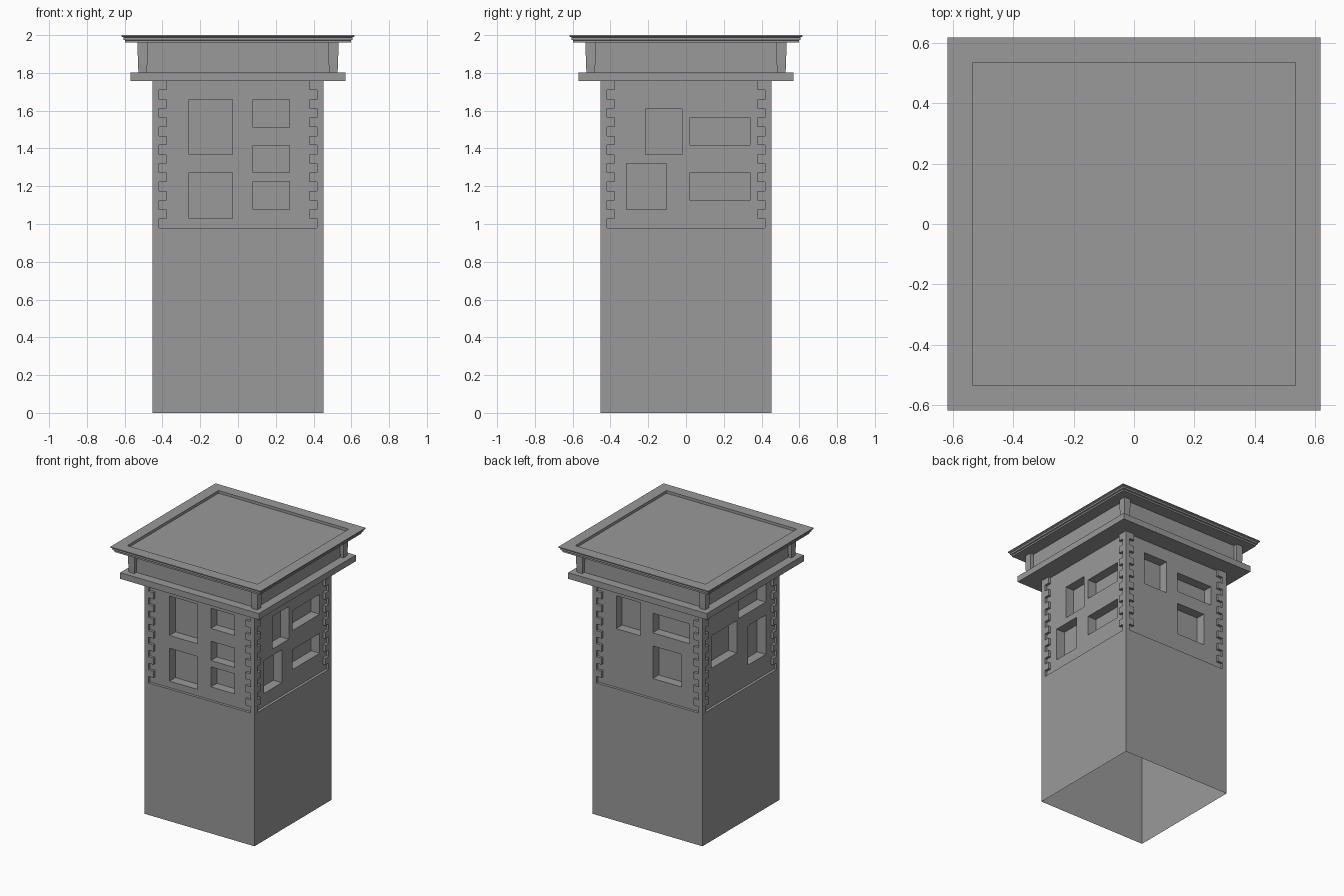
import bpy
import bmesh
import math
from mathutils import Matrix, Vector

cube = bpy.data.objects.get("Cube")
if cube:
    bpy.data.objects.remove(cube, do_unlink=True)

GREY = (0.32, 0.32, 0.32, 1.0)
stone = bpy.data.materials.new("grey_stone")
stone.use_nodes = True
stone.diffuse_color = GREY
stone.node_tree.nodes["Principled BSDF"].inputs["Base Color"].default_value = GREY

BODY = 0.4525                      # half width of the shaft
PANEL_LOW, PANEL_TOP, ROWS = 0.98, 1.757, 16
WIDE, NARROW = 0.418, 0.378        # toothed panel half widths
PANEL_DEPTH, WINDOW_DEPTH = 0.02, 0.09


def finish(name, bm):
    bmesh.ops.recalc_face_normals(bm, faces=bm.faces)
    mesh = bpy.data.meshes.new(name)
    bm.to_mesh(mesh)
    bm.free()
    mesh.materials.append(stone)
    obj = bpy.data.objects.new(name, mesh)
    bpy.context.collection.objects.link(obj)
    return obj


def square_loft(name, profile, cx=0.0, cy=0.0):
    """Stack of square sections given as (half width, z)."""
    bm = bmesh.new()
    rings = [[bm.verts.new((cx + sx * h, cy + sy * h, z))
              for sx, sy in ((-1, -1), (1, -1), (1, 1), (-1, 1))]
             for h, z in profile]
    for low, high in zip(rings, rings[1:]):
        for i in range(4):
            j = (i + 1) % 4
            bm.faces.new((low[i], low[j], high[j], high[i]))
    bm.faces.new(rings[0])
    bm.faces.new(rings[-1])
    return finish(name, bm)


def add_cutter(bm, outline, depth, turn):
    """Prism reaching inward from one side; outline is (across, z)."""
    face = bm.faces.new([bm.verts.new((u, -BODY - 0.03, z)) for u, z in outline])
    made = bmesh.ops.extrude_face_region(bm, geom=[face])["geom"]
    moved = [v for v in made if isinstance(v, bmesh.types.BMVert)]
    bmesh.ops.translate(bm, verts=moved, vec=Vector((0, 0.03 + depth, 0)))
    bmesh.ops.rotate(bm, verts=moved + list(face.verts),
                     matrix=Matrix.Rotation(turn, 3, 'Z'))


# Toothed outline of the recessed panel
step = (PANEL_TOP - PANEL_LOW) / ROWS
right_edge = []
for row in range(ROWS):
    u = NARROW if row % 2 else WIDE
    z = PANEL_LOW + row * step
    right_edge += [(u, z), (u, z + step)]
panel_outline = right_edge + [(-u, z) for u, z in reversed(right_edge)]

# Window niches on each side: left, right, bottom, top
SIDES = [
    # front
    [(-0.26, -0.03, 1.367, 1.66), (-0.26, -0.03, 1.028, 1.272),
     (0.08, 0.273, 1.51, 1.66), (0.08, 0.273, 1.272, 1.415),
     (0.08, 0.273, 1.076, 1.225)],
    # +x side
    [(-0.215, -0.022, 1.367, 1.61), (-0.315, -0.104, 1.076, 1.32),
     (0.022, 0.34, 1.415, 1.563), (0.022, 0.34, 1.125, 1.272)],
    # back
    [(-0.27, -0.07, 1.415, 1.66), (0.03, 0.33, 1.464, 1.61),
     (0.03, 0.265, 1.125, 1.367)],
    # -x side
    [(-0.318, -0.02, 1.265, 1.505), (0.11, 0.318, 1.125, 1.416),
     (0.0, 0.318, 1.513, 1.66)],
]
panels, windows = bmesh.new(), bmesh.new()
for side, niches in enumerate(SIDES):
    turn = side * math.pi / 2
    add_cutter(panels, panel_outline, PANEL_DEPTH, turn)
    for a, b, low, high in niches:
        add_cutter(windows, [(a, low), (b, low), (b, high), (a, high)],
                   WINDOW_DEPTH, turn)

# Shaft with recessed panels and niches
shaft = square_loft("shaft", [(BODY, 0), (BODY, PANEL_TOP + 0.015)])
cutters = [finish("panel_cutter", panels), finish("window_cutter", windows)]
for cutter in cutters:
    cutter.hide_render = True
    mod = shaft.modifiers.new(cutter.name, 'BOOLEAN')
    mod.operation = 'DIFFERENCE'
    mod.solver = 'EXACT'
    mod.object = cutter
graph = bpy.context.evaluated_depsgraph_get()
cut_mesh = bpy.data.meshes.new_from_object(shaft.evaluated_get(graph))
shaft.modifiers.clear()
shaft.data = cut_mesh
for cutter in cutters:
    bpy.data.objects.remove(cutter, do_unlink=True)

# The shaft is open underneath
bm = bmesh.new()
bm.from_mesh(cut_mesh)
under = [f for f in bm.faces if f.calc_center_median().z < 0.001]
bmesh.ops.delete(bm, geom=under, context='FACES')
bm.to_mesh(cut_mesh)
bm.free()

# Ledge, frieze and corner posts
square_loft("ledge", [(0.569, PANEL_TOP), (0.569, 1.803)])
square_loft("frieze", [(0.503, 1.80), (0.503, 1.965)])
for sx in (-1, 1):
    for sy in (-1, 1):
        square_loft("corner_post", [(0.022, 1.80), (0.025, 1.85), (0.027, 1.965)],
                    sx * 0.505, sy * 0.505)

# Stepped cornice with a sunken top
square_loft("cornice", [(0.597, 1.96), (0.597, 1.972), (0.606, 1.975),
                        (0.606, 1.988), (0.617, 1.993), (0.617, 2.0),
                        (0.535, 2.0), (0.535, 1.98)])
